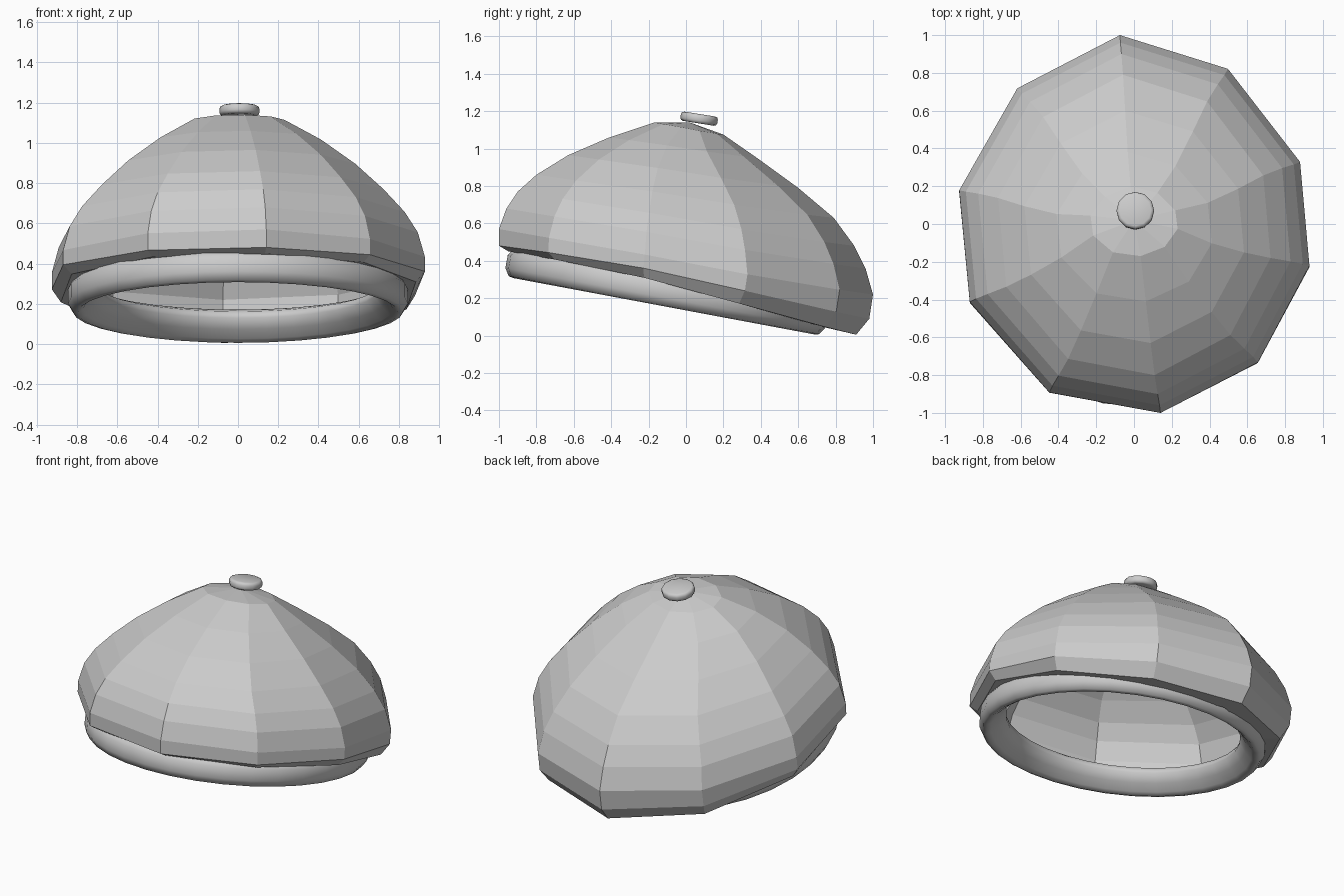
import bpy, bmesh, math
from mathutils import Matrix

if "Cube" in bpy.data.objects:
    bpy.data.objects.remove(bpy.data.objects["Cube"])


def make_object(name, bm, smooth=False):
    bmesh.ops.recalc_face_normals(bm, faces=bm.faces[:])
    mesh = bpy.data.meshes.new(name)
    bm.to_mesh(mesh)
    bm.free()
    for p in mesh.polygons:
        p.use_smooth = smooth
    ob = bpy.data.objects.new(name, mesh)
    bpy.context.collection.objects.link(ob)
    return ob


def bridge(bm, a, b):
    n = len(a)
    for i in range(n):
        bm.faces.new((a[i], a[(i + 1) % n], b[(i + 1) % n], b[i]))


# Crown: ten-sided sagging shell; rings are (front y, front z, back y, back z, half width)
RINGS = [
    (-0.17, 1.14, 0.20, 1.075, 0.23),
    (-0.41, 1.06, 0.38, 0.95, 0.41),
    (-0.63, 0.965, 0.60, 0.79, 0.58),
    (-0.80, 0.86, 0.79, 0.63, 0.72),
    (-0.90, 0.77, 0.90, 0.48, 0.825),
    (-0.96, 0.68, 0.96, 0.36, 0.89),
    (-1.00, 0.57, 1.00, 0.22, 0.925),
    (-1.00, 0.48, 0.98, 0.09, 0.925),
    (-0.95, 0.45, 0.91, 0.005, 0.88),
    (-0.83, 0.43, 0.76, 0.04, 0.78),
]
bm = bmesh.new()
loops = []
for n, (fy, fz, by, bz, half) in enumerate(RINGS):
    loop = []
    for k in range(10):
        a = math.radians(-13.5 + 36 * k)
        a += math.radians(4) * max(0.0, -math.sin(a))
        s = math.sin(a)
        side = 1 - s * s
        t = s / 0.989 if s < 0 else s / 0.997
        x = half / 0.972 * math.cos(a)
        y = (fy + by) / 2 + (by - fy) / 2 * t
        if 0 < s:
            y -= 0.06 * half * (1 - t ** 6)
        z = (fz + bz) / 2 + (bz - fz) / 2 * t
        if n >= 7:
            z += 0.035 * side
        loop.append(bm.verts.new((x, y, z)))
    loops.append(loop)
for a, b in zip(loops, loops[1:]):
    bridge(bm, a, b)
apex = bm.verts.new((0, 0.02, 1.14))
for i in range(10):
    bm.faces.new((apex, loops[0][i], loops[0][(i + 1) % 10]))
make_object("crown", bm)

# Head band: tilted ring with a narrow lower lip and inward-leaning inner wall
SECTION = [(0.82, -0.07), (0.845, -0.03), (0.845, 0.04), (0.82, 0.08), (0.76, 0.085),
           (0.70, 0.065), (0.69, 0.03), (0.73, -0.02), (0.77, -0.06), (0.795, -0.076)]
bm = bmesh.new()
N = 32
tubes = []
for i in range(N):
    a = 2 * math.pi * i / N
    tubes.append([bm.verts.new((r * math.cos(a), (r + 0.025) * math.sin(a), z))
                  for r, z in SECTION])
for i in range(N):
    bridge(bm, tubes[i], tubes[(i + 1) % N])
bm.transform(Matrix.Translation((0, -0.105, 0.232)) @ Matrix.Rotation(math.radians(-10.6), 4, 'X'))
make_object("head_band", bm, True)

# Button: small rounded disc on the crown
bm = bmesh.new()
bmesh.ops.create_cone(bm, cap_ends=True, segments=12, radius1=0.1, radius2=0.1, depth=0.05)
rims = [e for e in bm.edges if abs(e.verts[0].co.z - e.verts[1].co.z) < 0.001]
bmesh.ops.bevel(bm, geom=rims, offset=0.016, segments=2, profile=0.5, affect='EDGES')
bm.transform(Matrix.Translation((0.007, 0.07, 1.16)) @ Matrix.Rotation(math.radians(-9), 4, 'X'))
make_object("button", bm, True)
